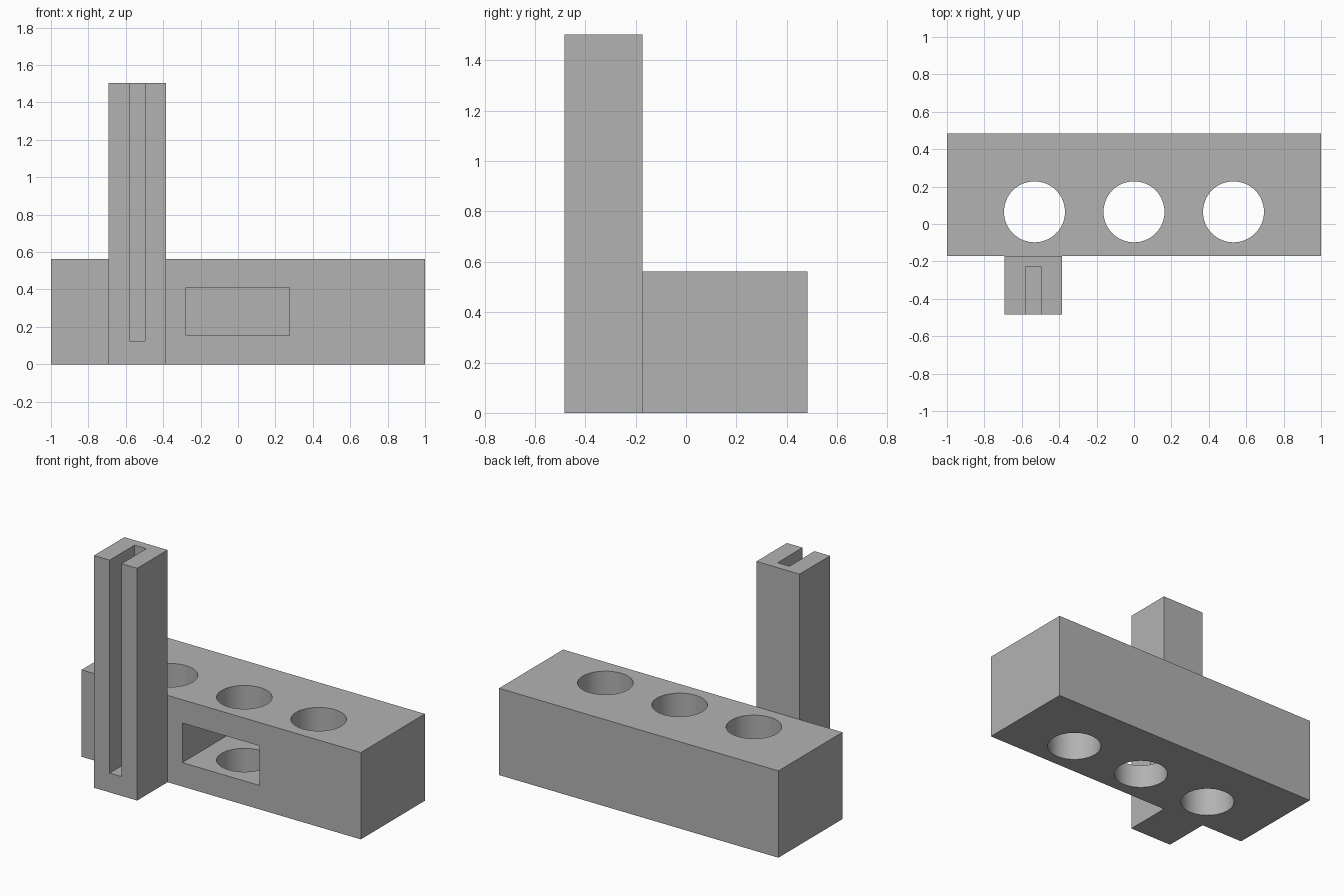
import bpy
import math

cube = bpy.data.objects.get("Cube")
if cube:
    bpy.data.objects.remove(cube, do_unlink=True)

# Single plain grey material
grey = bpy.data.materials.new("grey")
grey.use_nodes = True
colour = (0.45, 0.45, 0.45, 1)
grey.diffuse_color = colour
grey.node_tree.nodes["Principled BSDF"].inputs["Base Color"].default_value = colour


def box(name, x, y, z):
    """Box spanning the given (low, high) ranges."""
    spans = (x, y, z)
    bpy.ops.mesh.primitive_cube_add(size=1, location=[(a + b) / 2 for a, b in spans])
    ob = bpy.context.object
    ob.name = name
    ob.scale = [b - a for a, b in spans]
    bpy.ops.object.transform_apply(location=True, rotation=False, scale=True)
    ob.data.materials.append(grey)
    return ob


def cylinder(name, x, y, radius, height):
    bpy.ops.mesh.primitive_cylinder_add(vertices=64, radius=radius, depth=height,
                                        location=(x, y, height / 2 - 0.1))
    ob = bpy.context.object
    ob.name = name
    ob.data.materials.append(grey)
    return ob


def combine(target, other, operation):
    """Apply a boolean and discard the helper."""
    other.hide_render = True
    mod = target.modifiers.new(operation.lower(), "BOOLEAN")
    mod.operation = operation
    mod.solver = "EXACT"
    mod.object = other
    bpy.ops.object.select_all(action="DESELECT")
    target.select_set(True)
    bpy.context.view_layer.objects.active = target
    bpy.ops.object.modifier_apply(modifier=mod.name)
    bpy.data.objects.remove(other, do_unlink=True)


FRONT, BACK = -0.172, 0.483

# Long block joined to the upright post
holder = box("holder_block", (-1, 1), (FRONT, BACK), (0, 0.562))
post = box("post", (-0.693, -0.384), (-BACK, FRONT), (0, 1.503))
combine(holder, post, "UNION")

# Slot down the front of the post, open at the top
slot = box("slot_cutter", (-0.581, -0.496), (-0.6, -0.228), (0.125, 1.7))
combine(holder, slot, "DIFFERENCE")

# Deep rectangular pocket in the front of the block
pocket = box("pocket_cutter", (-0.278, 0.275), (-0.3, 0.33), (0.155, 0.411))
combine(holder, pocket, "DIFFERENCE")

# Three round through holes
for i in (-1, 0, 1):
    hole = cylinder("hole_cutter", i * 0.532, 0.065, 0.163, 0.8)
    combine(holder, hole, "DIFFERENCE")

# Smooth the hole walls, keep the corners sharp
holder.select_set(True)
bpy.context.view_layer.objects.active = holder
bpy.ops.object.shade_smooth_by_angle(angle=math.radians(30))
